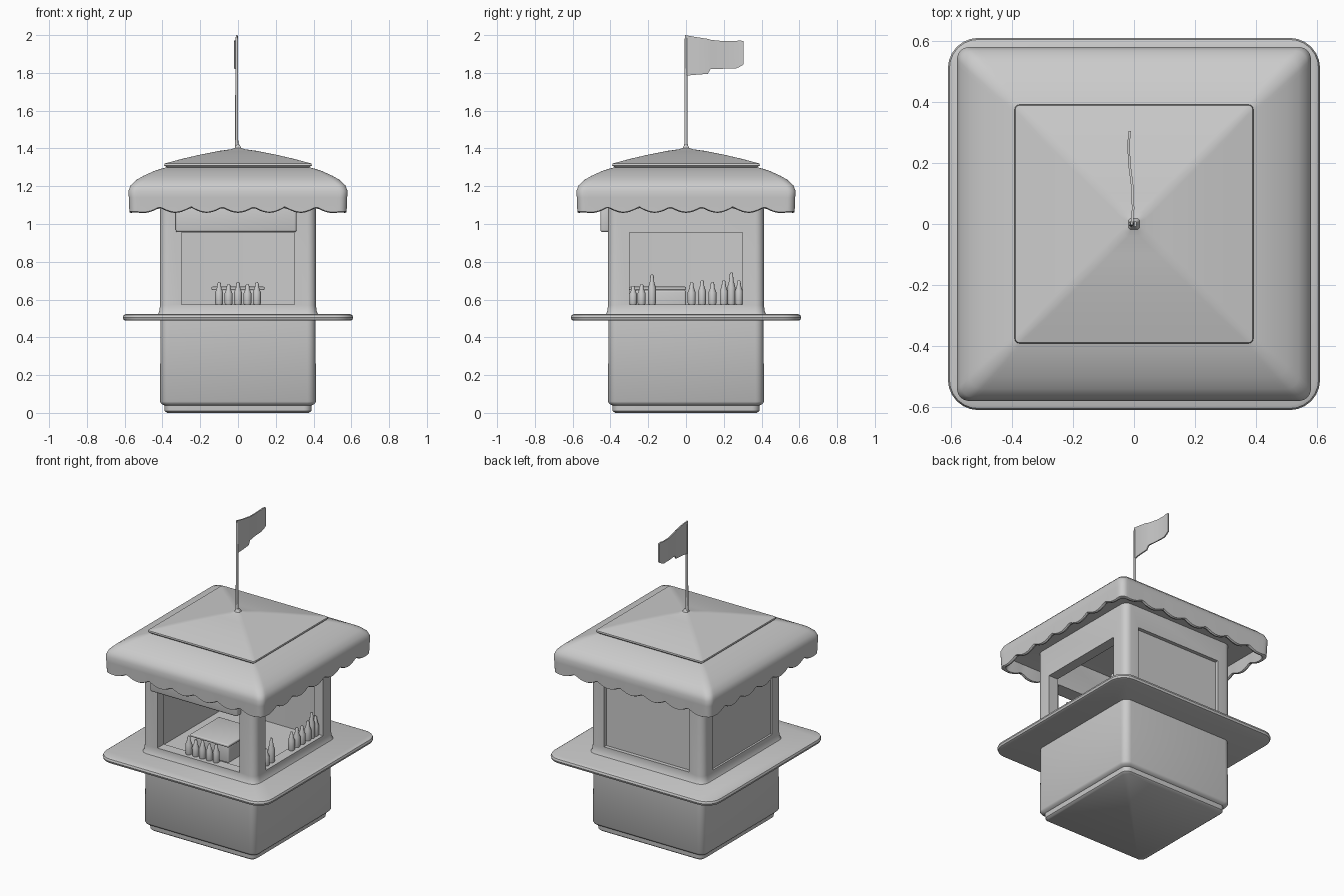
import bpy, bmesh, math
from mathutils import Vector, Matrix

if "Cube" in bpy.data.objects:
    bpy.data.objects.remove(bpy.data.objects["Cube"])


def finish(name, bm):
    bmesh.ops.recalc_face_normals(bm, faces=bm.faces)
    me = bpy.data.meshes.new(name)
    bm.to_mesh(me)
    bm.free()
    ob = bpy.data.objects.new(name, me)
    bpy.context.collection.objects.link(ob)
    return ob


def rounded_square(h, r, z, n):
    """Counter-clockwise square outline with arc corners and n steps per side."""
    r = min(r, h * 0.5)
    pts = []
    for k in range(4):
        rot = Matrix.Rotation(k * math.pi / 2, 3, 'Z')
        for i in range(7):
            a = i / 6 * math.pi / 2
            pts.append(rot @ Vector((h - r + r * math.cos(a), h - r + r * math.sin(a), z)))
        for i in range(1, n):
            pts.append(rot @ Vector(((h - r) * (1 - 2 * i / n), h, z)))
    return pts


def loft(name, rings, n=1, closed=False, offset=None):
    """Skin a list of (half width, z, corner radius) outlines."""
    bm = bmesh.new()
    loops = []
    for j, (h, z, r) in enumerate(rings):
        pts = rounded_square(h, r, z, n)
        if offset:
            pts = [p + Vector((0, 0, offset(j, p))) for p in pts]
        loops.append([bm.verts.new(p) for p in pts])
    pairs = list(zip(loops, loops[1:]))
    if closed:
        pairs.append((loops[-1], loops[0]))
    else:
        bm.faces.new(loops[0][::-1])
        bm.faces.new(loops[-1])
    for a, b in pairs:
        for i in range(len(a)):
            k = (i + 1) % len(a)
            bm.faces.new((a[i], a[k], b[k], b[i]))
    return finish(name, bm)


def box(name, lo, hi, bevel=0.0):
    bm = bmesh.new()
    lo, hi = Vector(lo), Vector(hi)
    bmesh.ops.create_cube(bm, size=1)
    for v in bm.verts:
        v.co = (lo + hi) / 2 + v.co * (hi - lo)
    if bevel:
        bmesh.ops.bevel(bm, geom=bm.edges[:], offset=bevel, segments=3, affect='EDGES', profile=0.5)
    return finish(name, bm)


def lathe(name, profile, loc, steps=12):
    bm = bmesh.new()
    loops = []
    for r, z in profile:
        loops.append([bm.verts.new((loc[0] + r * math.cos(2 * math.pi * i / steps),
                                    loc[1] + r * math.sin(2 * math.pi * i / steps),
                                    loc[2] + z)) for i in range(steps)])
    bm.faces.new(loops[0])
    bm.faces.new(loops[-1])
    for a, b in zip(loops, loops[1:]):
        for i in range(steps):
            k = (i + 1) % steps
            bm.faces.new((a[i], a[k], b[k], b[i]))
    return finish(name, bm)


# Base with recessed plinth, and the counter slab
loft("base", [(0.375, 0, 0.03), (0.388, 0.01, 0.04), (0.39, 0.04, 0.04), (0.405, 0.047, 0.04),
              (0.413, 0.06, 0.045), (0.41, 0.50, 0.045)])
loft("counter", [(0.595, 0.488, 0.09), (0.605, 0.492, 0.095), (0.61, 0.505, 0.1),
                 (0.605, 0.518, 0.095), (0.595, 0.523, 0.09)])

# Hollow upper walls with front and right windows, back and left recessed panels
walls = loft("walls", [(0.43, 0.515, 0.06), (0.417, 0.535, 0.05), (0.413, 0.57, 0.045),
                       (0.412, 1.17, 0.045), (0.345, 1.17, 0.01), (0.345, 0.515, 0.01)], closed=True)
cutters = [
    box("front_window_cut", (-0.30, -0.6, 0.575), (0.30, -0.2, 0.955)),
    box("right_window_cut", (0.2, -0.30, 0.575), (0.6, 0.30, 0.955)),
    box("back_panel_cut", (-0.31, 0.388, 0.58), (0.31, 0.6, 1.01)),
    box("left_panel_cut", (-0.6, -0.31, 0.58), (-0.40, 0.31, 1.01)),
]
bpy.context.view_layer.objects.active = walls
for c in cutters:
    c.hide_render = True
    m = walls.modifiers.new("cut", 'BOOLEAN')
    m.operation, m.solver, m.object = 'DIFFERENCE', 'EXACT', c
    bpy.ops.object.modifier_apply(modifier=m.name)
    bpy.data.objects.remove(c)

# Board above the front window
box("front_board", (-0.33, -0.453, 0.957), (0.31, -0.40, 1.10), 0.012)

# Interior floor and serving tray
box("floor", (-0.35, -0.35, 0.50), (0.35, 0.35, 0.535))
box("tray_stand", (-0.12, -0.27, 0.53), (0.12, 0.0, 0.65), 0.01)
box("tray", (-0.14, -0.30, 0.65), (0.14, 0.0, 0.668), 0.006)


# Canopy roof with scalloped hem and a stepped concave cap
def hem(j, p):
    if j not in (2, 3, 4):
        return 0
    t = p.x if abs(p.y) > abs(p.x) else p.y
    return -0.028 * abs(math.sin(math.pi * 7 * (t + 0.58) / 1.16)) - 0.035 * (abs(t) / 0.58) ** 24


loft("roof", [(0.38, 1.155, 0.03), (0.545, 1.14, 0.04), (0.556, 1.09, 0.04), (0.566, 1.087, 0.04),
              (0.575, 1.092, 0.04), (0.578, 1.14, 0.04), (0.58, 1.175, 0.04), (0.568, 1.205, 0.04),
              (0.54, 1.232, 0.04), (0.50, 1.255, 0.035), (0.45, 1.278, 0.03), (0.405, 1.293, 0.02),
              (0.378, 1.300, 0.015), (0.391, 1.311, 0.015), (0.389, 1.320, 0.015),
              (0.37, 1.325, 0.015), (0.30, 1.344, 0.02), (0.20, 1.367, 0.02), (0.10, 1.387, 0.02),
              (0.04, 1.395, 0.02), (0.018, 1.402, 0.01), (0.008, 1.42, 0.004)], n=56, offset=hem)

# Flag pole and rippled flag
lathe("flag_pole", [(0.011, 1.38), (0.008, 1.45), (0.007, 1.98), (0.004, 1.995)], (-0.007, 0, 0))
outline = [(-0.004, 2.0, 1.785), (0.05, 1.99, 1.79), (0.115, 1.98, 1.795), (0.13, 1.975, 1.82),
           (0.2, 1.968, 1.822), (0.26, 1.968, 1.822), (0.285, 1.972, 1.832), (0.305, 1.968, 1.845)]
bm = bmesh.new()
cols = []
for y, zt, zb in outline:
    x = -0.007 + 0.006 * math.sin(y * 20) - 0.02 * y
    cols.append([bm.verts.new((x + dx, y, z)) for dx, z in
                 ((-0.004, zb), (0.004, zb), (0.004, zt), (-0.004, zt))])
for a, b in zip(cols, cols[1:]):
    for i in range(4):
        k = (i + 1) % 4
        bm.faces.new((a[i], a[k], b[k], b[i]))
bm.faces.new(cols[0])
bm.faces.new(cols[-1])
finish("flag", bm)


# Bottles lined up on the window sills
def bottle(name, x, y, h):
    lathe(name, [(0.018, 0), (0.021, 0.01), (0.021, h * 0.55), (0.012, h * 0.75),
                 (0.009, h * 0.95), (0.005, h)], (x, y, 0.572))


for i in range(5):
    bottle(f"front_bottle_{i}", -0.1 + 0.05 * i, -0.37, 0.12 - 0.01 * (i % 2))
for i, (y, h) in enumerate([(-0.28, 0.10), (-0.235, 0.11), (-0.18, 0.16), (0.03, 0.12), (0.085, 0.13),
                            (0.14, 0.12), (0.20, 0.13), (0.24, 0.17), (0.28, 0.13)]):
    bottle(f"right_bottle_{i}", 0.37, y, h)

# Smooth shading with sharp edges kept
bpy.ops.object.select_all(action='SELECT')
bpy.ops.object.shade_smooth_by_angle(angle=math.radians(40))
